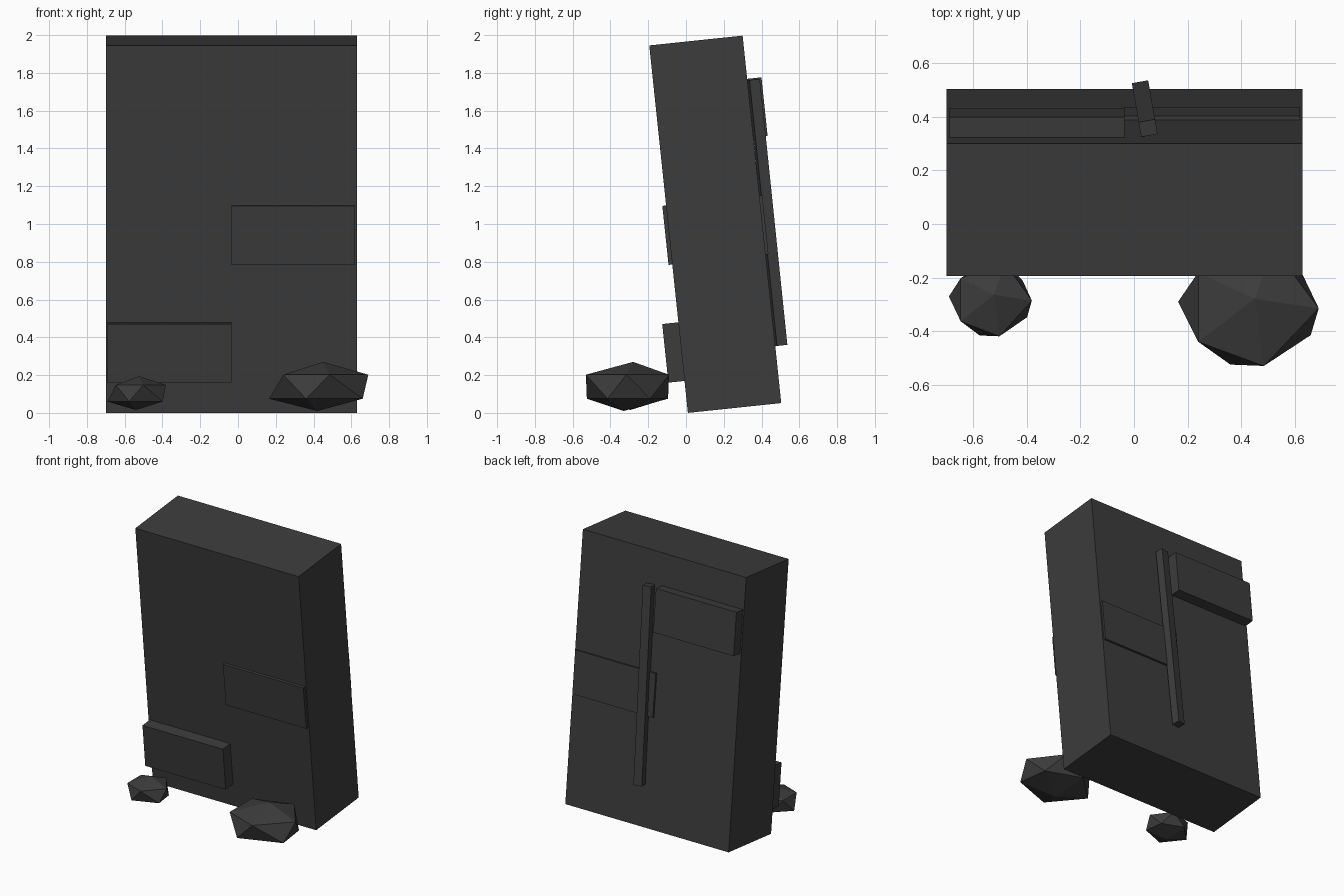
import bpy
from math import radians
from mathutils import Matrix, Vector

cube = bpy.data.objects.get("Cube")
if cube:
    bpy.data.objects.remove(cube, do_unlink=True)

GREY = (0.045, 0.045, 0.045, 1)
stone = bpy.data.materials.new("dark grey stone")
stone.use_nodes = True
stone.diffuse_color = GREY
bsdf = stone.node_tree.nodes["Principled BSDF"]
bsdf.inputs["Base Color"].default_value = GREY
bsdf.inputs["Roughness"].default_value = 0.9

# Leaning frame: origin at the slab's bottom front edge
LEAN = radians(6)
frame = Matrix.Translation((0, 0.01, 0)) @ Matrix.Rotation(LEAN, 4, 'X')


def box(name, size, matrix):
    bpy.ops.mesh.primitive_cube_add(size=1)
    ob = bpy.context.object
    ob.name = name
    ob.data.transform(Matrix.Diagonal((*size, 1)))
    ob.matrix_world = matrix
    ob.data.materials.append(stone)
    return ob


def leaning_box(name, x, depth, height):
    """Box given by its (low, high) ranges in the leaning frame."""
    ranges = (x, depth, height)
    size = [hi - lo for lo, hi in ranges]
    centre = Vector([(lo + hi) / 2 for lo, hi in ranges])
    return box(name, size, frame @ Matrix.Translation(centre))


# Main slab and its raised panels
LEFT, MID, RIGHT = 0.62, -0.035, -0.69
leaning_box("slab", (-0.70, 0.63), (0, 0.497), (0, 1.956))
leaning_box("front_lower_panel", (RIGHT, MID), (-0.086, 0.1), (0.17, 0.482))
leaning_box("middle_panel", (MID, LEFT), (-0.02, 0.512), (0.79, 1.104))
leaning_box("back_upper_panel", (RIGHT, MID), (0.4, 0.573), (1.414, 1.726))

# Thin bar resting against the back
box("back_bar", (0.062, 0.056, 1.415),
    Matrix.Translation((0.04, 0.431, 1.061))
    @ Matrix.Rotation(radians(10), 4, 'Z') @ Matrix.Rotation(LEAN, 4, 'X'))


# Faceted rocks: two staggered rings of five corners between two tips
UPPER = [(-0.19, -0.13), (0.055, -0.22), (0.26, -0.005), (0.09, 0.22), (-0.19, 0.13)]
LOWER = [(-0.07, -0.215), (0.23, -0.105), (0.20, 0.12), (-0.06, 0.215), (-0.265, 0.02)]


def rock(name, location, scale):
    verts = [(0.02, 0.03, 0.13), (-0.01, -0.02, -0.13)]
    verts += [(x, y, 0.062) for x, y in UPPER]
    verts += [(x, y, -0.065) for x, y in LOWER]
    faces = []
    for i in range(5):
        j = (i + 1) % 5
        u, un, lo, ln = 2 + i, 2 + j, 7 + i, 7 + j
        faces += [(0, u, un), (u, lo, un), (un, lo, ln), (1, ln, lo)]
    mesh = bpy.data.meshes.new(name)
    mesh.from_pydata(verts, [], faces)
    mesh.materials.append(stone)
    ob = bpy.data.objects.new(name, mesh)
    ob.location, ob.scale = location, scale
    bpy.context.collection.objects.link(ob)


rock("large_rock", (0.43, -0.31, 0.14), (1, 1, 1))
rock("small_rock", (-0.535, -0.283, 0.105), (0.59, 0.62, 0.69))
